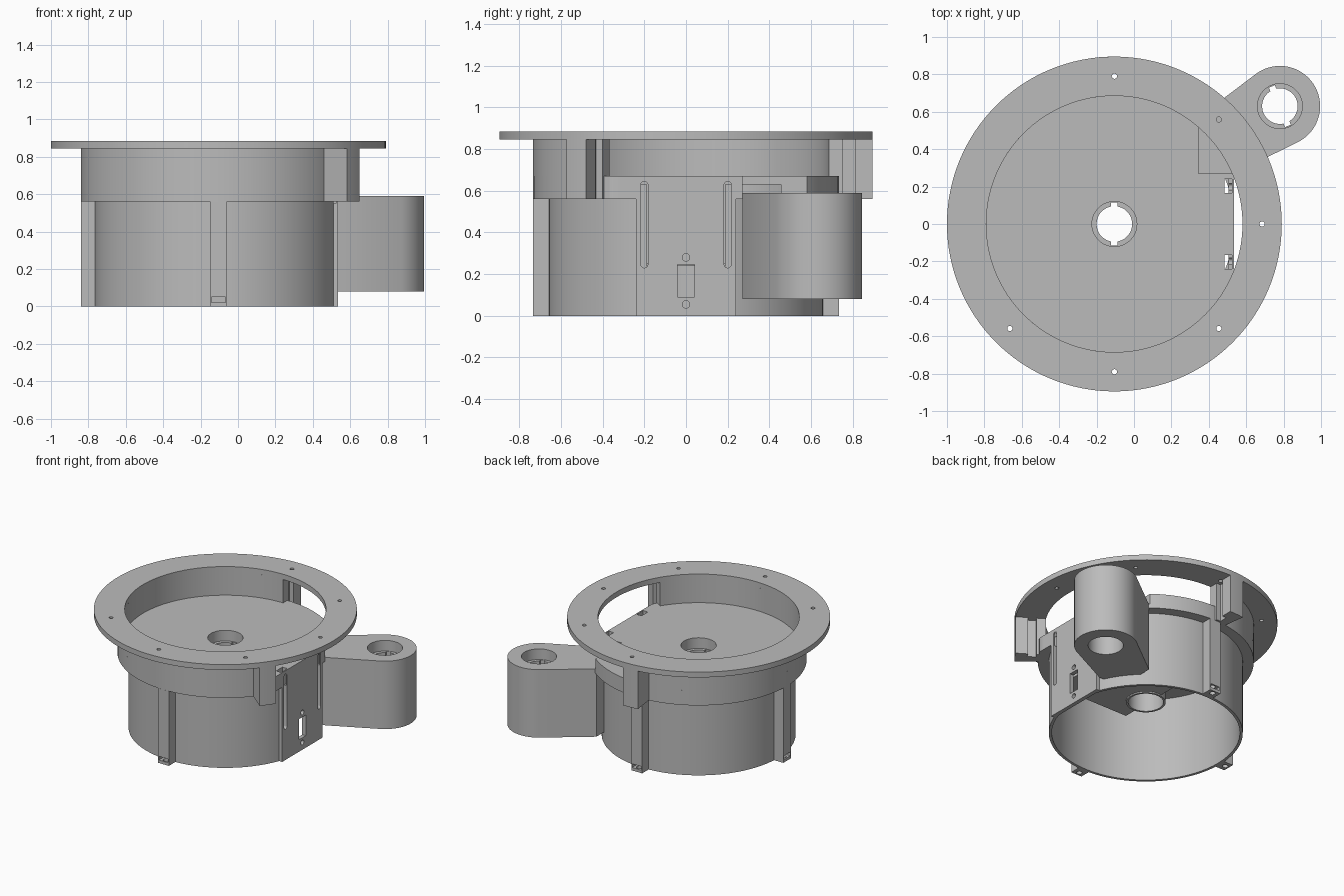
import bpy, bmesh, math
from math import cos, sin, radians

if "Cube" in bpy.data.objects:
    bpy.data.objects.remove(bpy.data.objects["Cube"], do_unlink=True)

CX = -0.105            # axis of the round housing
BOSS = (0.78, 0.63)    # axis of the side arm boss
START, END = 90, 327.6  # angles covered by the upper wall

grey = bpy.data.materials.new("matte_grey")
grey.use_nodes = True
grey.diffuse_color = (0.5, 0.5, 0.5, 1)
grey.node_tree.nodes["Principled BSDF"].inputs["Base Color"].default_value = (0.5, 0.5, 0.5, 1)


def finish(name, bm):
    bmesh.ops.recalc_face_normals(bm, faces=bm.faces)
    mesh = bpy.data.meshes.new(name)
    bm.to_mesh(mesh)
    bm.free()
    mesh.materials.append(grey)
    obj = bpy.data.objects.new(name, mesh)
    bpy.context.collection.objects.link(obj)
    return obj


def arc(cx, cy, r, a0=0, a1=360, n=96):
    count = n if a1 - a0 == 360 else n + 1
    angles = [radians(a0 + (a1 - a0) * i / n) for i in range(count)]
    return [(cx + r * cos(a), cy + r * sin(a)) for a in angles]


def prism(name, outline, z0, z1):
    bm = bmesh.new()
    face = bm.faces.new([bm.verts.new((x, y, z0)) for x, y in outline])
    top = bmesh.ops.extrude_face_region(bm, geom=[face])["geom"]
    verts = [v for v in top if isinstance(v, bmesh.types.BMVert)]
    bmesh.ops.translate(bm, verts=verts, vec=(0, 0, z1 - z0))
    return finish(name, bm)


def box(name, x0, x1, y0, y1, z0, z1):
    return prism(name, [(x0, y0), (x1, y0), (x1, y1), (x0, y1)], z0, z1)


def cylinder(name, cx, cy, r, z0, z1, n=64):
    return prism(name, arc(cx, cy, r, n=n), z0, z1)


def sector(name, r0, r1, z0, z1, a0=0, a1=360, n=96):
    """Rectangular section swept around the housing axis."""
    bm = bmesh.new()
    loops = [[bm.verts.new((x, y, z)) for x, y in arc(CX, 0, r, a0, a1, n)]
             for r, z in ((r0, z0), (r1, z0), (r1, z1), (r0, z1))]
    count = len(loops[0])
    closed = a1 - a0 == 360
    for i in range(count if closed else count - 1):
        j = (i + 1) % count
        for k in range(4):
            a, b = loops[k], loops[(k + 1) % 4]
            bm.faces.new((a[i], a[j], b[j], b[i]))
    if not closed:
        for i in (0, -1):
            bm.faces.new([loop[i] for loop in loops])
    return finish(name, bm)


def cut(obj, *cutters):
    bpy.context.view_layer.objects.active = obj
    for cutter in cutters:
        mod = obj.modifiers.new("cut", "BOOLEAN")
        mod.operation = "DIFFERENCE"
        mod.solver = "EXACT"
        mod.object = cutter
        bpy.ops.object.modifier_apply(modifier=mod.name)
        bpy.data.objects.remove(cutter, do_unlink=True)


def turned(obj, angle, cx=CX, cy=0):
    """Rotate a part's mesh about a vertical axis."""
    for v in obj.data.vertices:
        x, y = v.co.x - cx, v.co.y - cy
        a = radians(angle)
        v.co.x, v.co.y = cx + x * cos(a) - y * sin(a), cy + x * sin(a) + y * cos(a)
    return obj


def socket(obj, cx, cy, z0, z1, angle):
    """Twist-lock bore: wide from both ends with a notched lip between."""
    lip = z1 - 0.08
    cut(obj,
        cylinder("bore", cx, cy, 0.095, z0 - 0.1, z1 + 0.1),
        cylinder("top_bore", cx, cy, 0.12, lip, z1 + 0.1),
        cylinder("bottom_bore", cx, cy, 0.12, z0 - 0.1, lip - 0.04),
        turned(box("key", cx - 0.114, cx + 0.114, cy - 0.017, cy + 0.017, z0 - 0.1, z1 + 0.1),
               angle, cx, cy))


def notch():
    return box("notch", 0.345, 1.2, 0.27, 1.2, 0.5901, 0.7)


def plate_gap():
    return box("gap", 0.507, 1, -0.24, 0.24, -0.1, 0.9)


def rail_pockets():
    return [box("pocket", 0.485, 0.525, min(s * 0.165, s * 0.24), max(s * 0.165, s * 0.24), 0.55, 0.8)
            for s in (-1, 1)]


# Mounting flange with eight screw holes
flange = sector("flange", 0.685, 0.895, 0.845, 0.885, n=128)
for i in range(8):
    x, y = arc(CX, 0, 0.79, n=8)[i]
    cut(flange, cylinder("screw_hole", x, y, 0.014, 0.8, 0.95, 16))

# Upper wall, open on one side, and the ledge below it
sector("upper_wall", 0.685, 0.735, 0.67, 0.845, START, END)
ledge = sector("ledge", 0.66, 0.735, 0.56, 0.67)
cut(ledge, box("trim", 0.535, 1, -1, 1, 0, 1), plate_gap(), notch())

# Grooved stops at both ends of the opening
for name, a0, a1, groove in (("back_stop", START, START + 7.5, START),
                             ("front_stop", END - 7.5, END, END)):
    stop = sector(name, 0.685, 0.895, 0.56, 0.845, a0, a1, 8)
    cut(stop, turned(box("groove", CX + 0.75, CX + 0.81, -0.035, 0.035, 0.5, 0.9), groove))

# Round body
body = sector("body", 0.64, 0.66, 0, 0.63)
cut(body, plate_gap(), notch())

# Floor with the raised socket in its centre
floor = prism("floor", arc(CX, 0, 0.66), 0.63, 0.67)
cut(floor, plate_gap(), notch(), cylinder("hub_seat", CX, 0, 0.125, 0.5, 0.8), *rail_pockets())
hub = cylinder("hub", CX, 0, 0.135, 0.24, 0.67)
socket(hub, CX, 0, 0.24, 0.67, 90)

# Inner housing between hub and service plate
inner = box("inner_housing", -0.13, 0.48, -0.24, 0.26, 0.25, 0.64)
cut(inner, cylinder("hub_clearance", CX, 0, 0.13, 0.1, 0.8))

# Service plate with switch window, screw holes and long rails
plate = box("service_plate", 0.505, 0.535, -0.24, 0.24, 0, 0.67)
cut(plate, box("window", 0.4, 0.6, -0.04, 0.04, 0.09, 0.245), *rail_pockets())


def round_slot(y, z0, z1, r):
    """Horizontal cutter with rounded ends, running along x."""
    upper = [(y + a, b) for a, b in arc(0, z1 - r, r, 0, 180, 10)]
    lower = [(y + a, b) for a, b in arc(0, z0 + r, r, 180, 360.001, 10)]
    slot = prism("slot", upper + lower, 0.4, 0.6)
    for v in slot.data.vertices:
        v.co = (v.co.z, v.co.x, v.co.y)
    return slot


cut(plate, round_slot(0, 0.037, 0.0731, 0.018), round_slot(0, 0.262, 0.2981, 0.018),
    round_slot(-0.2, 0.23, 0.645, 0.017), round_slot(0.2, 0.23, 0.645, 0.017))

# Three ribs with nut slots and screw holes in their feet
for name, angle in (("back_rib", 90), ("right_rib", 180), ("front_rib", 270)):
    rib = box(name, CX + 0.65, CX + 0.735, -0.045, 0.045, 0, 0.56)
    cut(rib, box("nut_slot", CX + 0.68, CX + 0.8, -0.038, 0.038, 0.022, 0.05),
        cylinder("foot_hole", CX + 0.705, 0, 0.02, -0.1, 0.09, 16))
    turned(rib, angle)

# Side arm ending in a round boss
outline = [(0.345, 0.27), (0.535, 0.27)] + arc(*BOSS, 0.215, -65, 127, 48) + [(0.345, 0.57)]
arm = prism("side_arm", outline, 0.08, 0.59)
socket(arm, *BOSS, 0.08, 0.59, 112)

# Smooth the round walls, keep edges sharp
bpy.ops.object.select_all(action="DESELECT")
for obj in bpy.context.collection.objects:
    if obj.type == "MESH" and grey.name in obj.data.materials:
        obj.select_set(True)
        bpy.context.view_layer.objects.active = obj
bpy.ops.object.shade_smooth_by_angle(angle=radians(30))
